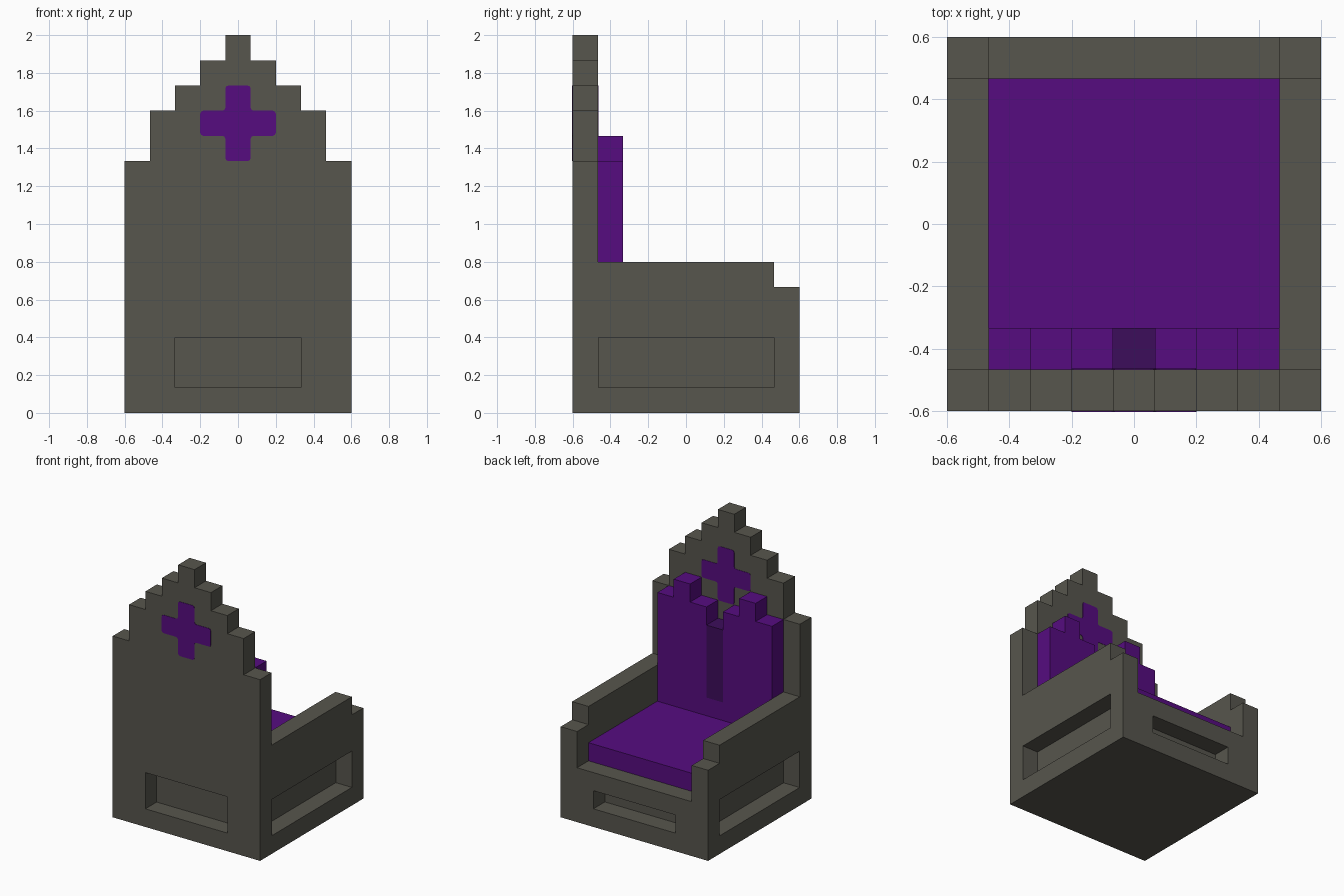
import bpy, bmesh
from mathutils import Vector

if "Cube" in bpy.data.objects:
    bpy.data.objects.remove(bpy.data.objects["Cube"])

U = 2 / 15  # block size; all part dimensions are in blocks


def material(name, rgb):
    m = bpy.data.materials.new(name)
    m.diffuse_color = (*rgb, 1)
    m.use_nodes = True
    m.node_tree.nodes["Principled BSDF"].inputs["Base Color"].default_value = m.diffuse_color
    return m


STONE = material("dark stone", (0.095, 0.092, 0.075))
PURPLE = material("purple cloth", (0.093, 0.0037, 0.216))
DARK = material("dark purple cloth", (0.046, 0.004, 0.105))


def prism(name, profile, axis, lo, hi, mat, rounding=0):
    """Extrude a profile along x (profile = y, z) or y (profile = x, z)."""
    bm = bmesh.new()

    def place(a, b):
        return Vector((lo, a, b) if axis == "x" else (a, lo, b)) * U

    face = bm.faces.new([bm.verts.new(place(a, b)) for a, b in profile])
    if rounding:
        bmesh.ops.bevel(bm, geom=bm.verts[:], offset=rounding * U, segments=2,
                        profile=0.5, affect="VERTICES")
    bm.faces.ensure_lookup_table()
    out = bmesh.ops.extrude_face_region(bm, geom=bm.faces[:])
    shift = Vector((hi - lo, 0, 0) if axis == "x" else (0, hi - lo, 0)) * U
    bmesh.ops.translate(bm, vec=shift,
                        verts=[v for v in out["geom"] if isinstance(v, bmesh.types.BMVert)])
    bmesh.ops.recalc_face_normals(bm, faces=bm.faces[:])
    me = bpy.data.meshes.new(name)
    bm.to_mesh(me)
    bm.free()
    me.materials.append(mat)
    ob = bpy.data.objects.new(name, me)
    bpy.context.collection.objects.link(ob)
    return ob


def box(name, x0, x1, y0, y1, z0, z1, mat):
    return prism(name, [(x0, z0), (x1, z0), (x1, z1), (x0, z1)], "y", y0, y1, mat)


def carve(ob, *bounds):
    """Cut a rectangular niche."""
    cutter = box(ob.name + "_niche_cutter", *bounds, STONE)
    cutter.hide_render = True
    cutter.hide_viewport = True
    cutter.display_type = "WIRE"
    mod = ob.modifiers.new("niche", "BOOLEAN")
    mod.operation = "DIFFERENCE"
    mod.solver = "EXACT"
    mod.object = cutter


def mirrored(half):
    return half + [(-a, b) for a, b in reversed(half)]


# Stepped back panel with a niche near the floor
steps = [(4.5, 0), (4.5, 10), (3.5, 10), (3.5, 12), (2.5, 12), (2.5, 13),
         (1.5, 13), (1.5, 14), (0.5, 14), (0.5, 15)]
back = prism("back_panel", mirrored(steps), "y", -4.5, -3.5, STONE)
carve(back, -2.5, 2.5, -5, -3.52, 1, 3)

# Base under the seat with a front niche
base = box("seat_base", -3.5, 3.5, -3.5, 4.5, 0, 3, STONE)
carve(base, -2.5, 2.5, 3.5, 5, 1, 2)

# Arm walls, stepped down at the open end, each with an outer niche
arm_profile = [(-3.5, 0), (4.5, 0), (4.5, 5), (3.5, 5), (3.5, 6), (-3.5, 6)]
for name, s in (("right_arm", 1), ("left_arm", -1)):
    lo, hi = sorted((3.5 * s, 4.5 * s))
    arm = prism(name, arm_profile, "x", lo, hi, STONE)
    n0, n1 = sorted((3.52 * s, 5 * s))
    carve(arm, n0, n1, -3.48, 3.5, 1, 3)

# Seat cushion
box("seat_cushion", -3.5, 3.5, -3.5, 3.5, 3, 4, PURPLE)

# Back cushion with a crenellated top and a lower middle column
cushion = [(3.5, 4), (3.5, 10), (2.5, 10), (2.5, 11), (1.5, 11), (1.5, 10),
           (0.5, 10), (0.5, 5)]
prism("back_cushion", mirrored(cushion), "y", -3.5, -2.5, PURPLE)
box("back_cushion_middle", -0.5, 0.5, -3.5, -2.5, 5, 9, DARK)

# Cross emblem, a thin plate on both faces of the back panel
cross = mirrored([(0.5, 10), (0.5, 11), (1.5, 11), (1.5, 12), (0.5, 12), (0.5, 13)])
for name, y0, y1 in (("outer_cross", -4.52, -4.49), ("inner_cross", -3.51, -3.48)):
    prism(name, cross, "y", y0, y1, PURPLE, rounding=0.12)
